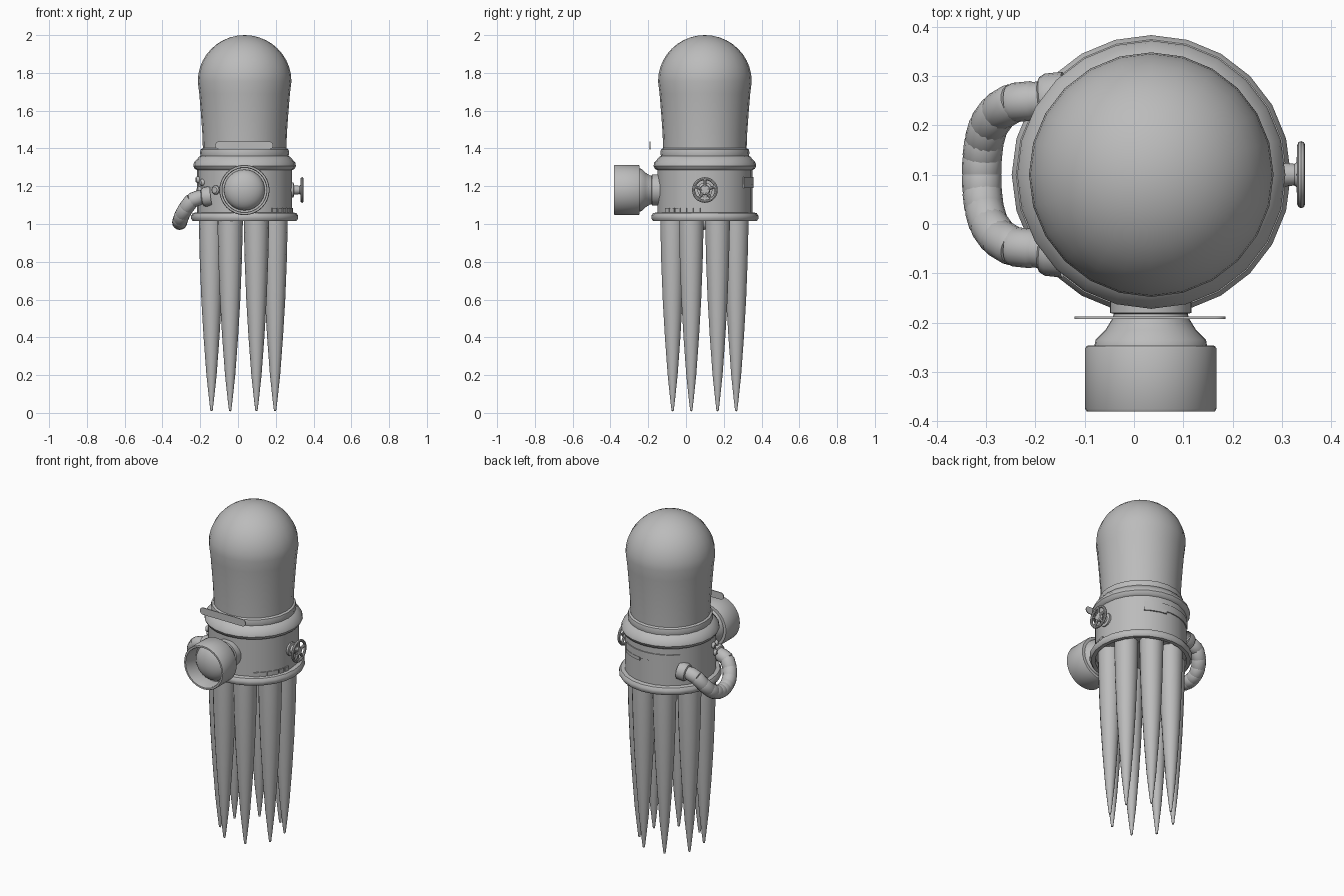
import bpy, bmesh, math
from math import sin, cos, pi, radians
from mathutils import Matrix, Vector

if "Cube" in bpy.data.objects:
    bpy.data.objects.remove(bpy.data.objects["Cube"])

grey = bpy.data.materials.new("plain_grey")
grey.use_nodes = True
grey.diffuse_color = (0.5, 0.5, 0.5, 1)
grey.node_tree.nodes["Principled BSDF"].inputs["Base Color"].default_value = (0.5, 0.5, 0.5, 1)

CX, CY = 0.035, 0.10
AXIS = Matrix.Translation((CX, CY, 0))


def finish(name, bm, matrix=Matrix()):
    bmesh.ops.remove_doubles(bm, verts=bm.verts, dist=0.0002)
    bmesh.ops.recalc_face_normals(bm, faces=bm.faces)
    bm.transform(matrix)
    mesh = bpy.data.meshes.new(name)
    bm.to_mesh(mesh)
    bm.free()
    mesh.materials.append(grey)
    obj = bpy.data.objects.new(name, mesh)
    bpy.context.collection.objects.link(obj)
    bpy.ops.object.select_all(action='DESELECT')
    bpy.context.view_layer.objects.active = obj
    obj.select_set(True)
    bpy.ops.object.shade_smooth_by_angle(angle=radians(35))
    return obj


def lathe(name, profile, sides=24, matrix=AXIS, start=0, sweep=2 * pi):
    """Spin a (radius, height) profile around local z; partial sweeps get end caps."""
    bm = bmesh.new()
    turn = Matrix.Rotation(start, 3, 'Z')
    verts = [bm.verts.new(turn @ Vector((r, 0, z))) for r, z in profile]
    edges = [bm.edges.new(pair) for pair in zip(verts, verts[1:])]
    bmesh.ops.spin(bm, geom=verts + edges, axis=(0, 0, 1), cent=(0, 0, 0),
                   angle=sweep, steps=sides)
    if sweep < 6:
        bmesh.ops.remove_doubles(bm, verts=bm.verts, dist=0.0002)
        bmesh.ops.holes_fill(bm, edges=[e for e in bm.edges if e.is_boundary], sides=0)
    return finish(name, bm, matrix)


def along(start, direction):
    """Frame whose local z follows a direction."""
    quat = Vector(direction).to_track_quat('Z', 'Y')
    return Matrix.Translation(start) @ quat.to_matrix().to_4x4()


def ring(name, major, minor, matrix, sides=28):
    loop = [(major + minor * cos(k * pi / 4), minor * sin(k * pi / 4)) for k in range(9)]
    return lathe(name, loop, sides, matrix)


def wall_plate(name, a0, a1, z0, z1, r=0.257):
    loop = [(0.24, z0), (r, z0), (r, z1), (0.24, z1), (0.24, z0)]
    return lathe(name, loop, max(2, int((a1 - a0) / 8)), AXIS, radians(a0), radians(a1 - a0))


# Glass dome
dome = [(0.0, 1.40), (0.221, 1.40), (0.224, 1.48), (0.231, 1.58), (0.24, 1.69)]
dome += [(0.248 * cos(a * pi / 20), 1.755 + 0.245 * sin(a * pi / 20)) for a in range(11)]
lathe("dome", dome, 24)

# Banded body with its flange and foot ring
lathe("body", [(0, 1.04), (0.25, 1.04), (0.252, 1.015), (0.274, 1.015), (0.283, 1.028),
               (0.283, 1.044), (0.274, 1.058), (0.252, 1.062), (0.252, 1.285),
               (0.264, 1.292), (0.272, 1.308), (0.268, 1.325), (0.24, 1.357),
               (0.233, 1.36), (0.236, 1.378), (0.232, 1.395), (0.22, 1.402), (0, 1.402)])

# Eight hanging tentacles
for i in range(8):
    a = radians(22.5 + 45 * i)
    spot = Matrix.Translation((0.028 + 0.182 * cos(a), 0.0975 + 0.182 * sin(a), 0))
    lathe("tentacle_%d" % (i + 1),
          [(0, 0.008), (0.006, 0.012), (0.013, 0.07), (0.027, 0.2), (0.042, 0.4),
           (0.054, 0.6), (0.062, 0.8), (0.067, 1.0), (0.067, 1.05)], 14, spot)

# Front porthole with recessed lens
FRONT = along((CX - 0.001, 0, 1.18), (0, -1, 0))
lathe("porthole", [(0.083, 0.1), (0.083, 0.18), (0.075, 0.182), (0.078, 0.192),
                   (0.092, 0.215), (0.112, 0.235), (0.114, 0.246), (0.130, 0.247),
                   (0.133, 0.252), (0.133, 0.375), (0.130, 0.38), (0.120, 0.38),
                   (0.117, 0.374), (0.117, 0.285), (0, 0.285)], 32, FRONT)
lathe("lens", [(0.108 * cos(k * pi / 16), 0.285 + 0.065 * sin(k * pi / 16))
               for k in range(9)], 32, FRONT)

# Floating brow plate with rounded ends
bm = bmesh.new()
outline = []
for side, x in ((1, 0.165), (-1, -0.1)):
    for k in range(9):
        t = -pi / 2 + k * pi / 8
        outline.append(bm.verts.new((x + side * 0.021 * cos(t), -0.193,
                                     1.416 + side * 0.021 * sin(t))))
face = bm.faces.new(outline)
grown = bmesh.ops.extrude_face_region(bm, geom=[face])["geom"]
bmesh.ops.translate(bm, vec=(0, 0.005, 0),
                    verts=[v for v in grown if isinstance(v, bmesh.types.BMVert)])
finish("brow_plate", bm)

# Valve wheel on the left side
SIDE = along((0, CY, 1.18), (1, 0, 0))
lathe("valve_stem", [(0.04, 0.27), (0.04, 0.294), (0.025, 0.297), (0.022, 0.325),
                     (0.028, 0.334), (0.024, 0.343), (0, 0.345)], 16, SIDE)
RIM = along((0.339, CY, 1.18), (1, 0, 0))
ring("valve_rim", 0.06, 0.008, RIM)
for i in range(5):
    a = radians(90 + 72 * i)
    d = Vector((0, cos(a), sin(a)))
    lathe("valve_spoke_%d" % (i + 1), [(0.009, 0.015), (0.007, 0.06)], 8,
          along((0.338, CY, 1.18), d))

# Ribbed hose looping out of the right side
half = [(-0.205, -0.05, 1.14), (-0.245, -0.046, 1.125), (-0.275, -0.028, 1.085),
        (-0.295, 0.0, 1.05), (-0.304, 0.032, 1.025), (-0.308, 0.066, 1.012),
        (-0.309, 0.1, 1.008)]
for end in (1, -1):
    path = [Vector((x, CY + end * (y - CY), z)) for x, y, z in half]
    tag = "front" if end == 1 else "back"
    root = Vector((-0.14, CY - end * 0.157, 1.148))
    lathe("hose_socket_" + tag, [(0.052, 0), (0.052, 0.036), (0.046, 0.048), (0.038, 0.052),
                                 (0.037, 0.075)], 16, along(root, path[0] - root))
    for i, (p, q) in enumerate(zip(path, path[1:])):
        n = (q - p).length
        lathe("hose_rib_%s_%d" % (tag, i + 1),
              [(0.0, -0.008), (0.036, -0.008), (0.040, 0.002), (0.040, n - 0.002),
               (0.036, n + 0.008), (0, n + 0.008)], 16, along(p, q - p))

# Vent blocks low on the wall and a long panel around the back
for i in range(6):
    wall_plate("vent_block_%d" % (i + 1), -55 + 8.5 * i, -48 + 8.5 * i, 1.052, 1.086)
wall_plate("vent_sill", -55, 0, 1.05, 1.058, 0.258)
wall_plate("back_panel", 54, 137, 1.205, 1.25)
wall_plate("back_panel_tab", 54, 84, 1.19, 1.21, 0.259)

# Small wall buttons
for i, (deg, z, r) in enumerate(((233, 1.18, 0.024), (208, 1.22, 0.018),
                                 (194, 1.235, 0.018), (200, 1.18, 0.018))):
    d = Vector((cos(radians(deg)), sin(radians(deg)), 0))
    lathe("wall_button_%d" % (i + 1), [(r, 0.24), (r, 0.258), (r * 0.7, 0.266), (0, 0.267)],
          14, along((CX, CY, z), d))
